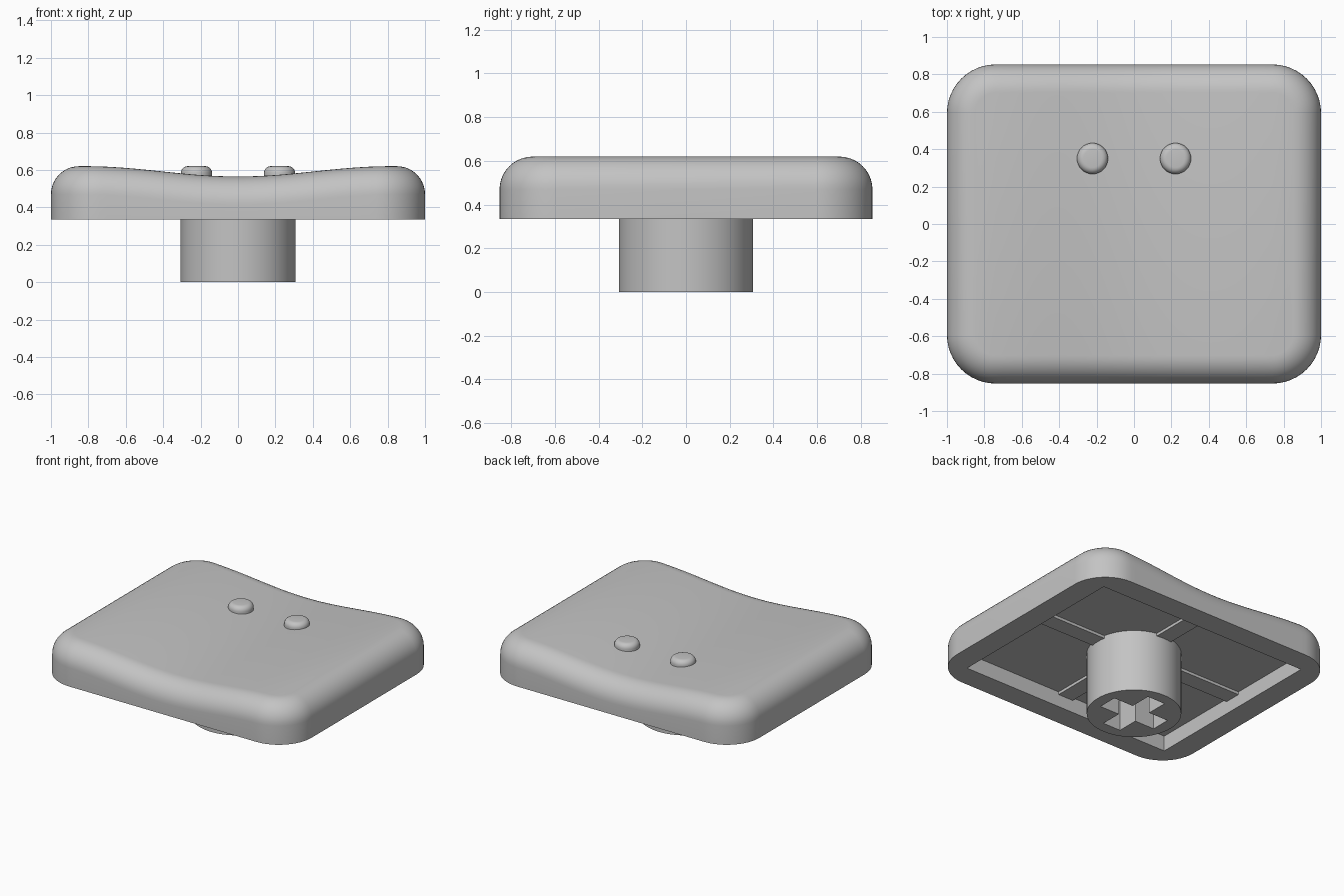
import bpy, bmesh, math

if "Cube" in bpy.data.objects:
    bpy.data.objects.remove(bpy.data.objects["Cube"])

HX, HY, CORNER, FILLET = 1.0, 0.853, 0.26, 0.15
Z_RIM, Z_TOP, Z_CEIL = 0.335, 0.62, 0.445

grey = bpy.data.materials.new("light_grey_plastic")
grey.diffuse_color = (0.55, 0.55, 0.55, 1)
grey.use_nodes = True
grey.node_tree.nodes["Principled BSDF"].inputs["Base Color"].default_value = grey.diffuse_color


def dish(x):
    """Depth of the finger scoop, which only varies across the width."""
    return 0.0275 * (1 + math.cos(math.pi * x / 0.82)) if abs(x) < 0.82 else 0.0


def make_object(name, bm):
    bmesh.ops.recalc_face_normals(bm, faces=bm.faces[:])
    mesh = bpy.data.meshes.new(name)
    bm.to_mesh(mesh)
    bm.free()
    mesh.materials.append(grey)
    obj = bpy.data.objects.new(name, mesh)
    bpy.context.collection.objects.link(obj)
    return obj


def select_only(obj):
    bpy.ops.object.select_all(action='DESELECT')
    obj.select_set(True)
    bpy.context.view_layer.objects.active = obj


def smooth(obj):
    select_only(obj)
    bpy.ops.object.shade_smooth_by_angle(angle=math.radians(32))


def cut(obj, cutter):
    mod = obj.modifiers.new("cut", 'BOOLEAN')
    mod.operation, mod.solver, mod.object = 'DIFFERENCE', 'EXACT', cutter
    select_only(obj)
    bpy.ops.object.modifier_apply(modifier=mod.name)
    bpy.data.objects.remove(cutter)


def prism(name, points, z0, z1):
    bm = bmesh.new()
    low = [bm.verts.new((x, y, z0)) for x, y in points]
    high = [bm.verts.new((x, y, z1)) for x, y in points]
    n = len(points)
    bm.faces.new(low[::-1])
    bm.faces.new(high)
    for i in range(n):
        j = (i + 1) % n
        bm.faces.new((low[i], low[j], high[j], high[i]))
    return make_object(name, bm)


def box(name, x0, x1, y0, y1, z0, z1):
    return prism(name, [(x0, y0), (x1, y0), (x1, y1), (x0, y1)], z0, z1)


def lathe(name, profile, x, y, segments):
    """Solid of revolution from (radius, z) points, closed at both ends."""
    bm = bmesh.new()
    rings = [[bm.verts.new((x + r * math.cos(math.tau * i / segments),
                            y + r * math.sin(math.tau * i / segments), z))
              for i in range(segments)] for r, z in profile]
    for a, b in zip(rings, rings[1:]):
        for i in range(segments):
            j = (i + 1) % segments
            bm.faces.new((a[i], a[j], b[j], b[i]))
    bm.faces.new(rings[0][::-1])
    bm.faces.new(rings[-1])
    return make_object(name, bm)


def back_half(inset):
    """Back half of the rounded outline, running from right to left."""
    cx, cy, r = HX - CORNER, HY - CORNER, CORNER - inset
    arc = [(cx + r * math.cos(a), cy + r * math.sin(a))
           for a in (math.pi / 2 * i / 12 for i in range(13))]
    straight = [(cx * (1 - 2 * i / 36), cy + r) for i in range(1, 36)]
    return arc + straight + [(-x, y) for x, y in reversed(arc)]


# Cap: rounded outline, filleted shoulder, scooped top
bm = bmesh.new()
levels = [(0, Z_RIM)]
for i in range(11):
    a = math.pi / 2 * i / 10
    levels.append((FILLET * (1 - math.cos(a)), Z_TOP - FILLET * (1 - math.sin(a))))
rings = []
for k, (inset, z) in enumerate(levels):
    half = back_half(inset)
    loop = half + [(x, -y) for x, y in reversed(half)]
    rings.append([bm.verts.new((x, y, z - (dish(x) if k else 0))) for x, y in loop])
n = len(rings[0])
for a, b in zip(rings, rings[1:]):
    for i in range(n):
        j = (i + 1) % n
        bm.faces.new((a[i], a[j], b[j], b[i]))
top = rings[-1]
for i in range(n // 2 - 1):
    bm.faces.new((top[i], top[i + 1], top[n - 2 - i], top[n - 1 - i]))
bm.faces.new(rings[0][::-1])
cap = make_object("cap", bm)

# Rectangular hollow under the cap
cut(cap, box("hollow_cutter", -0.835, 0.835, -0.69, 0.69, 0.1, Z_CEIL))
smooth(cap)

# Stem with a cross-shaped socket
stem = lathe("stem", [(0.307, 0), (0.307, Z_CEIL + 0.02)], 0, 0, 64)
L, W = 0.225, 0.07
quarter = [(L, -W), (L, W), (W, W)]
cross = []
for k in range(4):
    c, s = ((1, 0), (0, 1), (-1, 0), (0, -1))[k]
    cross += [(x * c - y * s, x * s + y * c) for x, y in quarter]
cut(stem, prism("socket_cutter", cross, -0.1, 0.38))
smooth(stem)

# Low ribs joining the stem to the walls
for side, s in (("right", 1), ("left", -1)):
    box(side + "_rib", *sorted((0.29 * s, 0.845 * s)), -0.06, 0.06, Z_CEIL - 0.02, Z_CEIL + 0.01)
for side, s in (("back", 1), ("front", -1)):
    box(side + "_rib", -0.06, 0.06, *sorted((0.29 * s, 0.7 * s)), Z_CEIL - 0.02, Z_CEIL + 0.01)

# Two rounded touch bumps
profile = [(0.083, 0.54)]
for i in range(7):
    a = math.pi / 2 * i / 6
    profile.append((0.048 + 0.035 * math.cos(a), Z_TOP - 0.035 + 0.035 * math.sin(a)))
for side, s in (("right", 1), ("left", -1)):
    smooth(lathe(side + "_bump", profile, 0.222 * s, 0.35, 32))
